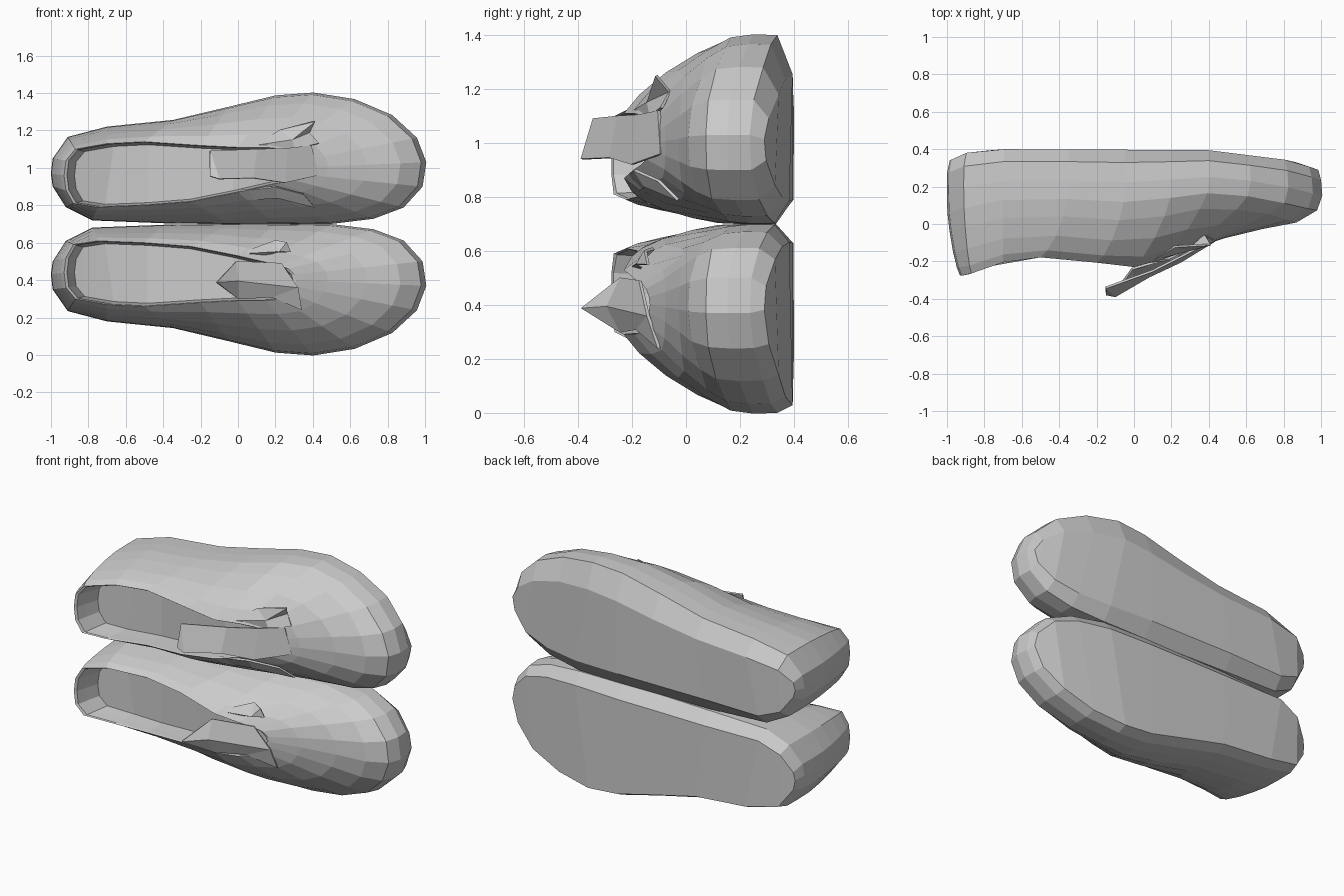
import bpy, bmesh

if "Cube" in bpy.data.objects:
    bpy.data.objects.remove(bpy.data.objects["Cube"])

# Plan outlines (x, z) of the upper shoe: heel middle, outer side, toe middle, inner side
OUT_A = [(-1, .97), (-.99, 1.05), (-.91, 1.165), (-.7, 1.22), (-.35, 1.255), (-.05, 1.325),
         (.2, 1.385), (.4, 1.4), (.62, 1.365), (.82, 1.28), (.95, 1.16), (1, 1.03)]
OUT_B = [(-.99, .9), (-.92, .79), (-.78, .72), (-.4, .705), (-.05, .7), (.2, .7),
         (.5, .703), (.72, .73), (.88, .79), (.98, .9)]
RIM_A = [(-.93, .96), (-.92, 1.04), (-.87, 1.1), (-.7, 1.13), (-.5, 1.14), (-.2, 1.12),
         (0, 1.11), (.15, 1.11), (.24, 1.1), (.28, 1.07), (.3, 1.03), (.31, 1.0)]
RIM_B = [(-.92, .88), (-.88, .81), (-.75, .79), (-.5, .8), (-.25, .82), (0, .87),
         (.13, .9), (.22, .92), (.27, .94), (.3, .97)]
OUTLINE = OUT_A + OUT_B[::-1]
RIM = RIM_A + RIM_B[::-1]

# Side profile: depth of the sole and of the top edge along the shoe
SOLE_Y = [(-1, .34), (-.9, .385), (-.7, .4), (.4, .395), (.85, .34), (1, .29)]
TOP_Y = [(-1, -.28), (-.9, -.275), (-.6, -.17), (-.3, -.195), (0, -.23), (.15, -.19),
         (.35, -.12), (.5, -.11), (.7, -.13), (.86, -.2), (1, -.2)]
# Skin layers: (blend from outline to rim, blend from sole to top)
LAYERS = [(0, .11), (-.01, .28), (.03, .45), (.19, .61), (.45, .79), (.75, .93), (1, 1)]


def lerp(a, b, t):
    return a + (b - a) * t


def curve(knots, x):
    if x <= knots[0][0]:
        return knots[0][1]
    for (x0, y0), (x1, y1) in zip(knots, knots[1:]):
        if x <= x1:
            return lerp(y0, y1, (x - x0) / (x1 - x0))
    return knots[-1][1]


def make(name, verts, faces, mirror=False, thickness=0):
    if mirror:
        verts = [(x, y, 1.4 - z) for x, y, z in verts]
    mesh = bpy.data.meshes.new(name)
    mesh.from_pydata(verts, [], faces)
    bm = bmesh.new()
    bm.from_mesh(mesh)
    bmesh.ops.recalc_face_normals(bm, faces=bm.faces)
    bm.to_mesh(mesh)
    bm.free()
    ob = bpy.data.objects.new(name, mesh)
    bpy.context.collection.objects.link(ob)
    if thickness:
        mod = ob.modifiers.new("thickness", 'SOLIDIFY')
        mod.thickness = thickness
        mod.offset = 0
    return ob


def shoe(name, mirror, bevel):
    n = len(OUTLINE)
    verts, faces = [], []
    # inset sole edge, tightest at the heel and toe
    for i, (x, z) in enumerate(OUTLINE):
        inset = (bevel[0] if i < len(OUT_A) else bevel[1]) * (1 - .6 * abs(x) ** 3)
        z2 = z + max(-inset, min(inset, (.99 - z) * .4))
        verts.append((x * .985, curve(SOLE_Y, x), z2))
    # outer skin from the sole up to the opening
    for w, f in LAYERS:
        for (ox, oz), (rx, rz) in zip(OUTLINE, RIM):
            x, z = lerp(ox, rx, w), lerp(oz, rz, w)
            verts.append((x, lerp(curve(SOLE_Y, x), curve(TOP_Y, x), f), z))
    # rolled lip and lining down to the insole
    for scale, f in ((.975, .99), (.95, .9), (.91, .78)):
        for rx, rz in RIM:
            x, z = lerp(-.31, rx, scale), lerp(.96, rz, scale)
            verts.append((x, lerp(curve(SOLE_Y, x), curve(TOP_Y, x), f), z))
    rings = len(verts) // n
    for r in range(rings - 1):
        for i in range(n):
            j = (i + 1) % n
            faces.append((r * n + i, r * n + j, (r + 1) * n + j, (r + 1) * n + i))
    # sole and insole, bridged from side to side
    for base in (0, (rings - 1) * n):
        for i in range(n // 2):
            quad = [i, i + 1, n - i - 1, (n - i) % n]
            faces.append([base + k for k in dict.fromkeys(quad)])
    return make(name, verts, faces, mirror)


shoe("upper_shoe", False, (.15, .09))
shoe("lower_shoe", True, (.03, .07))

# Long strap-like tongue of the upper shoe
make("upper_tongue",
     [(-.15, -.34, 1.09), (-.15, -.375, .955), (-.1, -.385, .94), (.1, -.25, 1.1),
      (.08, -.28, .945), (.26, -.17, 1.105), (.25, -.2, .92), (.39, -.1, 1.12), (.43, -.09, .96)],
     [(0, 1, 2), (0, 2, 4, 3), (3, 4, 6, 5), (5, 6, 8, 7)], thickness=.012)

# Folded pointed tongue of the lower shoe
make("lower_tongue",
     [(-.115, -.385, .388), (-.01, -.24, .5), (0, -.29, .395), (0, -.24, .30),
      (.23, -.17, .49), (.32, -.14, .36), (.18, -.18, .31), (.34, -.1, .24)],
     [(0, 2, 1), (0, 3, 2), (1, 2, 5, 4), (2, 3, 6, 5), (5, 6, 7)], thickness=.012)

# Loose flaps of the lace edges
make("upper_outer_flap",
     [(.1, -.19, 1.12), (.29, -.14, 1.15), (.22, -.12, 1.2), (.41, -.11, 1.25), (.38, -.06, 1.19),
      (.43, -.09, 1.13), (.3, -.13, 1.1)],
     [(0, 6, 1), (1, 6, 5, 4), (1, 4, 3), (0, 1, 2), (1, 3, 2)], thickness=.012)
make("upper_inner_flap",
     [(.02, -.21, .88), (.2, -.19, .9), (.21, -.15, .84), (.35, -.1, .86), (.41, -.03, .79),
      (.04, -.16, .83)],
     [(0, 1, 2, 5), (1, 3, 2), (2, 3, 4)], thickness=.012)
make("lower_inner_flap",
     [(0, -.2, .54), (.22, -.18, .55), (.26, -.15, .6), (.2, -.12, .61), (.1, -.16, .53), (.28, -.14, .55)],
     [(0, 4, 1), (1, 5, 2), (1, 2, 3), (0, 1, 3)], thickness=.012)
